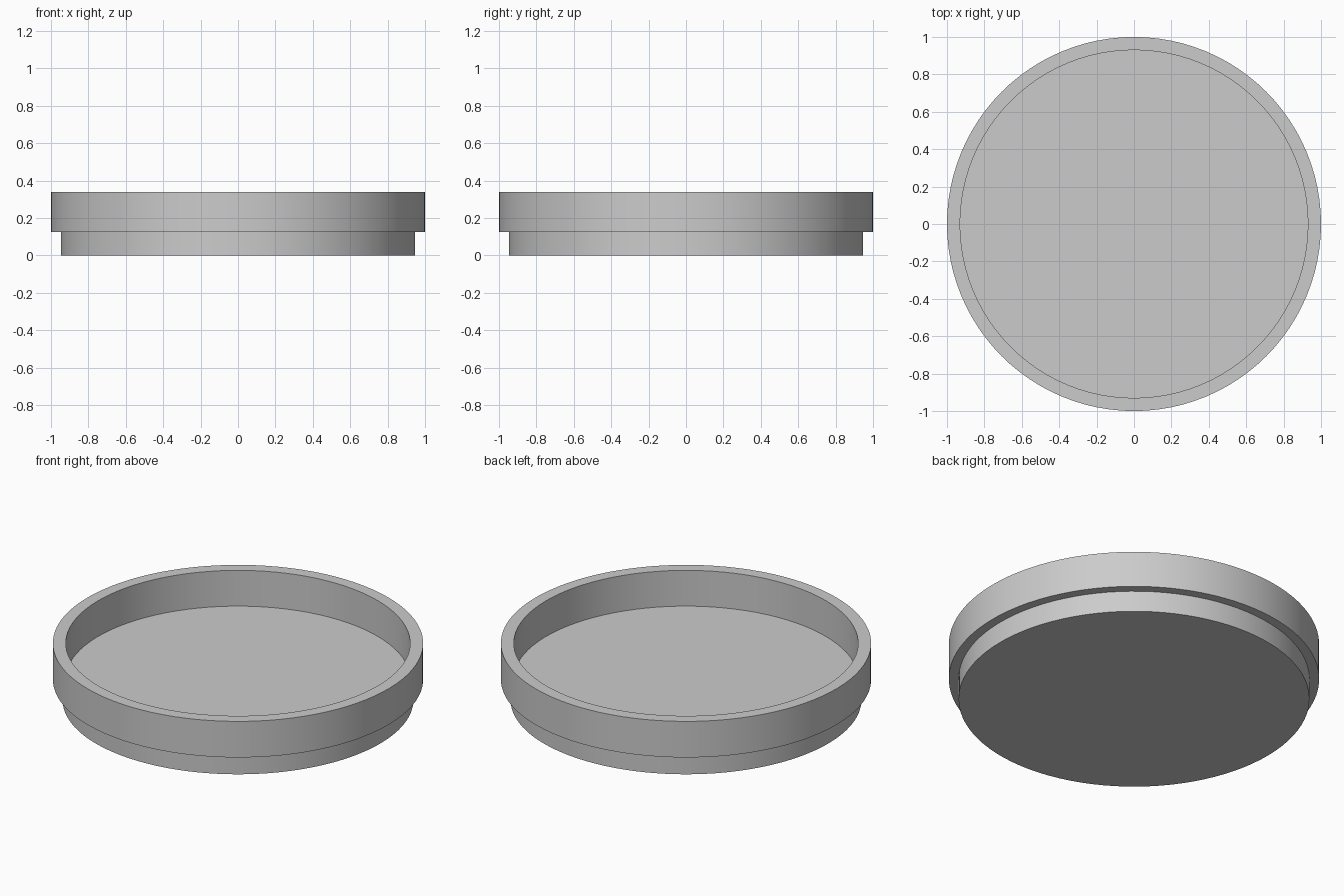
import bpy, bmesh, math

cube = bpy.data.objects.get("Cube")
if cube:
    bpy.data.objects.remove(cube, do_unlink=True)

SIDES = 96

# Plain grey material
grey = bpy.data.materials.new("plain grey")
grey.use_nodes = True
colour = (0.6, 0.6, 0.6, 1)
grey.diffuse_color = colour
grey.node_tree.nodes["Principled BSDF"].inputs["Base Color"].default_value = colour

# Profile (radius, height): foot, step, outer wall, rim, inner wall, floor
profile = [(0.947, 0), (0.947, 0.125), (1, 0.125), (1, 0.34), (0.93, 0.34), (0.93, 0.127)]

bm = bmesh.new()
rings = [[bm.verts.new((r * math.cos(math.tau * i / SIDES),
                        r * math.sin(math.tau * i / SIDES), z))
          for i in range(SIDES)] for r, z in profile]
for low, high in zip(rings, rings[1:]):
    for i in range(SIDES):
        j = (i + 1) % SIDES
        bm.faces.new((low[i], low[j], high[j], high[i]))

# Flat underside and inner floor
bm.faces.new(rings[0][::-1])
bm.faces.new(rings[-1])

mesh = bpy.data.meshes.new("round_lid")
bm.to_mesh(mesh)
bm.free()
mesh.materials.append(grey)
lid = bpy.data.objects.new("round_lid", mesh)
bpy.context.collection.objects.link(lid)

# Smooth walls with crisp edges
bpy.ops.object.select_all(action="DESELECT")
lid.select_set(True)
bpy.context.view_layer.objects.active = lid
bpy.ops.object.shade_smooth_by_angle(angle=math.radians(30))
